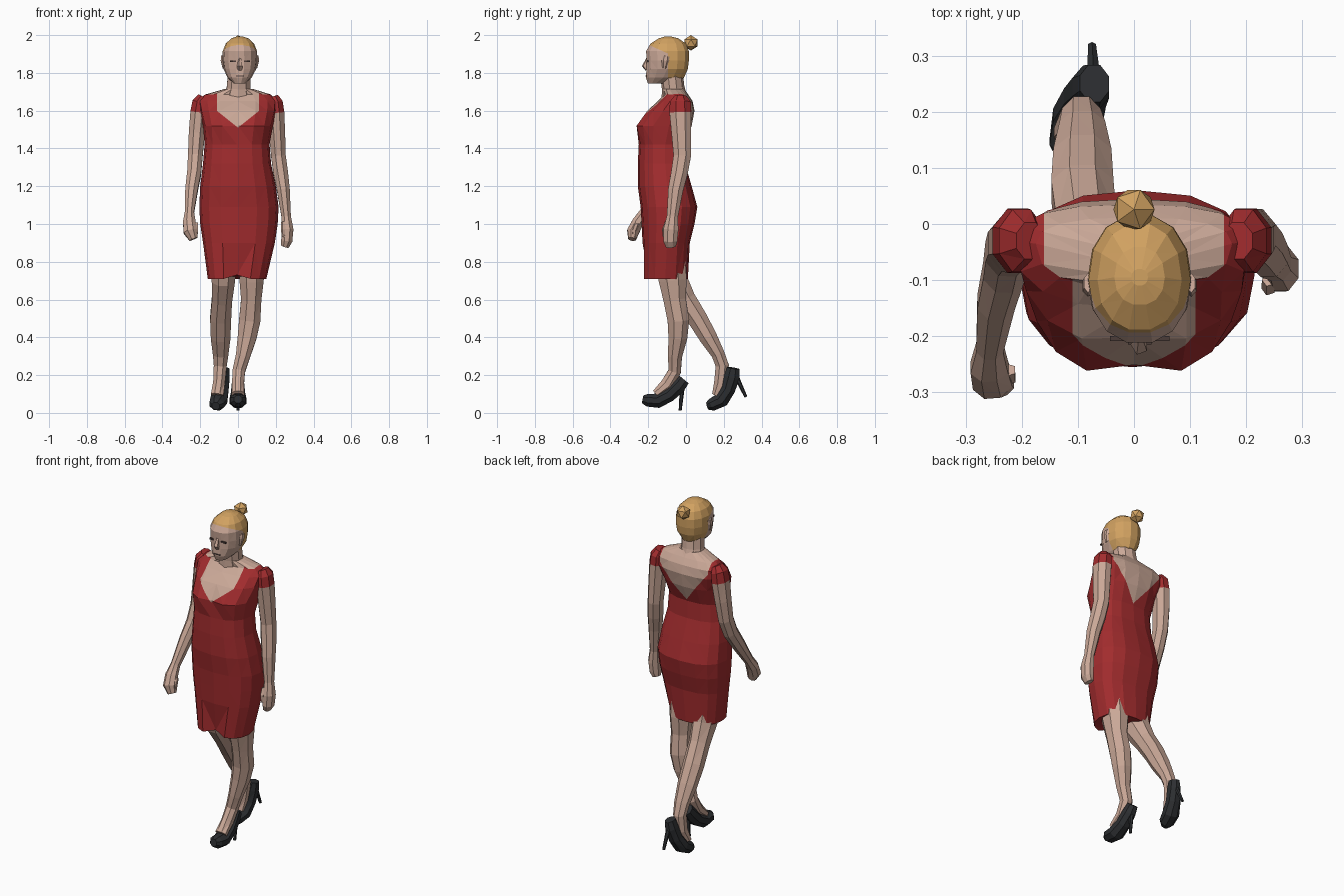
import bpy, bmesh, math
from mathutils import Vector


def material(name, rgb):
    m = bpy.data.materials.new(name)
    m.diffuse_color = (*rgb, 1)
    return m


SKIN = material("skin", (0.59, 0.39, 0.31))
RED = material("red_cloth", (0.36, 0.025, 0.027))
HAIR = material("blond_hair", (0.64, 0.36, 0.12))
BLACK = material("black_leather", (0.026, 0.028, 0.031))
DARK = material("dark_eye", (0.07, 0.045, 0.04))


def finish(bm, name, mats, cuts=(), rule=None, zmin=-9):
    """Triangulate, cut along colour borders, colour by rule, make object."""
    bmesh.ops.recalc_face_normals(bm, faces=bm.faces)
    bmesh.ops.triangulate(bm, faces=bm.faces[:])
    for co, no in cuts:
        faces = [f for f in bm.faces if f.calc_center_median().z > zmin]
        geom = set(faces)
        for f in faces:
            geom.update(f.edges)
            geom.update(f.verts)
        bmesh.ops.bisect_plane(bm, geom=list(geom), plane_co=co, plane_no=no, dist=1e-5)
    if rule:
        for f in bm.faces:
            f.material_index = rule(f.calc_center_median())
    me = bpy.data.meshes.new(name)
    bm.to_mesh(me)
    bm.free()
    for m in mats:
        me.materials.append(m)
    ob = bpy.data.objects.new(name, me)
    bpy.context.collection.objects.link(ob)
    return ob


def skin_rings(rings):
    """Join rings of points into a closed tube."""
    bm = bmesh.new()
    vs = [[bm.verts.new(p) for p in r] for r in rings]
    n = len(vs[0])
    for a, b in zip(vs, vs[1:]):
        for i in range(n):
            j = (i + 1) % n
            bm.faces.new((a[i], a[j], b[j], b[i]))
    bm.faces.new(vs[0])
    bm.faces.new(vs[-1])
    return bm


def body_ring(z, xc, rx, yc, yf, yb, n=16, p=0.82):
    """Level ring with a different depth to the front and to the back."""
    pts = []
    for i in range(n):
        a = 2 * math.pi * i / n
        c, s = math.cos(a), math.sin(a)
        x = xc + rx * math.copysign(abs(c) ** p, c)
        y = yc + ((yb - yc) if s > 0 else (yc - yf)) * math.copysign(abs(s) ** p, s)
        pts.append(Vector((x, y, z)))
    return pts


def limb(path, n=8):
    """Tube along points (x, y, z, rx, ry), rings square to the path."""
    c = [Vector(p[:3]) for p in path]
    rings = []
    for i, p in enumerate(path):
        t = (c[min(i + 1, len(c) - 1)] - c[max(i - 1, 0)]).normalized()
        u = Vector((1, 0, 0))
        u = (u - t * u.dot(t)).normalized()
        v = t.cross(u)
        rings.append([c[i] + u * p[3] * math.cos(a) + v * p[4] * math.sin(a)
                      for a in (2 * math.pi * (k + 0.5) / n for k in range(n))])
    return skin_rings(rings)


# Dress and upper body
rings = [body_ring(*r) for r in (
    (0.71, -0.005, 0.155, -0.11, -0.23, 0.01),
    (0.90, 0.005, 0.190, -0.10, -0.23, 0.02),
    (1.00, 0.005, 0.205, -0.09, -0.235, 0.045),
    (1.09, 0.005, 0.210, -0.09, -0.24, 0.06),
    (1.20, 0.0, 0.200, -0.10, -0.255, 0.03),
    (1.32, -0.005, 0.180, -0.11, -0.255, -0.005),
    (1.42, -0.005, 0.172, -0.11, -0.25, -0.01),
    (1.52, 0.0, 0.185, -0.09, -0.273, 0.03),
    (1.60, 0.0, 0.205, -0.04, -0.215, 0.045),
    (1.65, -0.003, 0.212, -0.03, -0.15, 0.035),
    (1.685, 0.0, 0.175, -0.035, -0.115, 0.012),
    (1.715, 0.005, 0.075, -0.06, -0.12, -0.01))]
rings[0][12] += Vector((0, 0.03, 0.02))      # hem notch
rings[7][12].y += 0.022                      # cleavage
rings[8][12].y += 0.012


def dress_rule(c):
    x = abs(c.x)
    if c.z > 1.69:
        return 1
    if c.y < -0.06:
        return int(x < 0.11 and c.z > 1.51 + 0.8 * x)
    return int(x < 0.16 and c.z > 1.43 + 1.25 * x)


cuts = [((0, -0.06, 0), (0, 1, 0))]
for s in (-1, 1):
    cuts += [((0, 0, 1.51), (s * 0.8, 0, -1)), ((0, 0, 1.43), (s * 1.25, 0, -1)),
             ((s * 0.11, 0, 0), (1, 0, 0)), ((s * 0.16, 0, 0), (1, 0, 0))]
finish(skin_rings(rings), "dress_and_torso", [RED, SKIN], cuts, dress_rule, 1.4)

# Neck
finish(limb([(0, -0.06, 1.66, 0.085, 0.07), (0.003, -0.068, 1.72, 0.066, 0.06),
             (0.008, -0.08, 1.82, 0.062, 0.06)], 10), "neck", [SKIN])

# Head, with hair on the crown and back
head = [body_ring(*r, n=14, p=0.92) for r in (
    (1.745, 0.008, 0.032, -0.16, -0.203, -0.05),
    (1.775, 0.008, 0.064, -0.12, -0.214, -0.008),
    (1.82, 0.010, 0.086, -0.10, -0.212, 0.012),
    (1.865, 0.010, 0.093, -0.10, -0.210, 0.018),
    (1.915, 0.010, 0.091, -0.10, -0.214, 0.018),
    (1.955, 0.010, 0.075, -0.10, -0.190, 0.002),
    (1.983, 0.010, 0.045, -0.095, -0.145, -0.04),
    (1.993, 0.010, 0.015, -0.095, -0.11, -0.08))]
hairline = Vector((0, 0.45, 1))
finish(skin_rings(head), "head", [SKIN, HAIR],
       [((0, -0.19, 1.945), hairline), ((0, -0.095, 1.8), (0, 1, 0))],
       lambda c: int(c.y > -0.095 or (c - Vector((0, -0.19, 1.945))).dot(hairline) > 0))

bm = bmesh.new()
bmesh.ops.create_icosphere(bm, subdivisions=1, radius=0.041)
for v in bm.verts:
    v.co += Vector((0, 0.026, 1.959))
finish(bm, "hair_bun", [HAIR])

# Nose, ears, eyes and mouth
finish(limb([(0.01, -0.202, 1.875, 0.008, 0.010), (0.01, -0.215, 1.835, 0.016, 0.019),
             (0.01, -0.205, 1.818, 0.015, 0.012)], 5), "nose", [SKIN])
for s, side in ((-1, "right"), (1, "left")):
    x = 0.01 + s * 0.092
    finish(limb([(x, -0.105, 1.89, 0.008, 0.018), (x, -0.11, 1.865, 0.011, 0.02),
                 (x - s * 0.006, -0.115, 1.825, 0.006, 0.01)], 6), side + "_ear", [SKIN])


def plate(name, loc, size, mat):
    bm = bmesh.new()
    bmesh.ops.create_cube(bm, size=1)
    for v in bm.verts:
        v.co = Vector(loc) + Vector(a * b for a, b in zip(v.co, size))
    finish(bm, name, [mat])


for s, side in ((-1, "right"), (1, "left")):
    plate(side + "_eye", (0.01 + s * 0.037, -0.204, 1.862), (0.032, 0.009, 0.009), DARK)
plate("mouth", (0.01, -0.211, 1.783), (0.042, 0.008, 0.005), DARK)

# Arms with cap sleeves and loosely closed hands
arms = {
    "left_arm": [(0.185, -0.03, 1.675, 0.03, 0.035), (0.195, -0.03, 1.645, 0.045, 0.06),
                 (0.200, -0.03, 1.59, 0.049, 0.062), (0.207, -0.025, 1.48, 0.046, 0.056),
                 (0.214, -0.02, 1.36, 0.042, 0.05), (0.226, -0.035, 1.27, 0.042, 0.048),
                 (0.240, -0.055, 1.18, 0.037, 0.043), (0.255, -0.072, 1.04, 0.027, 0.032),
                 (0.262, -0.08, 0.97, 0.034, 0.043), (0.258, -0.083, 0.91, 0.032, 0.04),
                 (0.248, -0.08, 0.88, 0.022, 0.028)],
    "right_arm": [(-0.185, -0.03, 1.675, 0.03, 0.035), (-0.200, -0.03, 1.645, 0.045, 0.06),
                  (-0.207, -0.03, 1.59, 0.049, 0.062), (-0.218, -0.035, 1.48, 0.046, 0.054),
                  (-0.226, -0.05, 1.36, 0.042, 0.048), (-0.232, -0.085, 1.27, 0.040, 0.045),
                  (-0.246, -0.14, 1.18, 0.036, 0.040), (-0.257, -0.22, 1.06, 0.026, 0.029),
                  (-0.258, -0.255, 1.01, 0.036, 0.033), (-0.252, -0.28, 0.96, 0.039, 0.035),
                  (-0.235, -0.285, 0.92, 0.025, 0.022)]}
for name, path in arms.items():
    finish(limb(path), name, [SKIN, RED], rule=lambda c: int(c.z > 1.595))
for name, x, y, z in (("left_thumb", 0.24, -0.115, 0.99), ("right_thumb", -0.222, -0.275, 0.985)):
    finish(limb([(x, y + 0.015, z + 0.02, 0.012, 0.012), (x, y, z - 0.02, 0.013, 0.013),
                 (x, y, z - 0.06, 0.008, 0.008)], 5), name, [SKIN])

# Legs running into the feet
legs = {
    "front_leg": [(0.072, -0.09, 0.85, 0.08, 0.09), (0.072, -0.07, 0.70, 0.069, 0.08),
                  (0.070, -0.06, 0.60, 0.058, 0.064), (0.062, -0.04, 0.49, 0.061, 0.062),
                  (0.048, -0.043, 0.40, 0.054, 0.054), (0.026, -0.058, 0.30, 0.041, 0.040),
                  (0.004, -0.06, 0.22, 0.036, 0.036), (0.0, -0.10, 0.15, 0.034, 0.038),
                  (0.0, -0.16, 0.10, 0.036, 0.024)],
    "back_leg": [(-0.075, -0.11, 0.85, 0.08, 0.09), (-0.078, -0.065, 0.70, 0.066, 0.08),
                 (-0.085, -0.005, 0.60, 0.058, 0.062), (-0.092, 0.06, 0.50, 0.060, 0.057),
                 (-0.092, 0.118, 0.40, 0.056, 0.051), (-0.092, 0.17, 0.31, 0.044, 0.038),
                 (-0.094, 0.192, 0.25, 0.037, 0.038), (-0.10, 0.184, 0.16, 0.034, 0.038),
                 (-0.11, 0.16, 0.095, 0.036, 0.024)]}
for name, path in legs.items():
    finish(limb(path), name, [SKIN])

# Shoes, laid out from the top of the heel, then tilted
SHOE = [(-0.230, -0.128, 0.022, 0.022), (-0.205, -0.133, 0.042, 0.036),
        (-0.150, -0.136, 0.048, 0.042), (-0.090, -0.105, 0.041, 0.040),
        (-0.042, -0.058, 0.036, 0.044), (-0.012, -0.022, 0.028, 0.036)]
STILETTO = [(-0.018, -0.03, 0.016, 0.016), (-0.022, -0.09, 0.012, 0.012),
            (-0.031, -0.188, 0.008, 0.008)]
for name, heel, angle, dx in (("front_shoe", (0.0, 0.0, 0.2), 0, 0.0),
                              ("back_shoe", (-0.068, 0.25, 0.262), 30, -0.05)):
    c, s = math.cos(math.radians(angle)), math.sin(math.radians(angle))
    for part, pts, n in (("", SHOE, 8), ("_heel", STILETTO, 6)):
        finish(limb([(heel[0] - dx * y / 0.23, heel[1] + y * c - z * s,
                      heel[2] + y * s + z * c, rx, rz) for y, z, rx, rz in pts], n),
               name + part, [BLACK])
